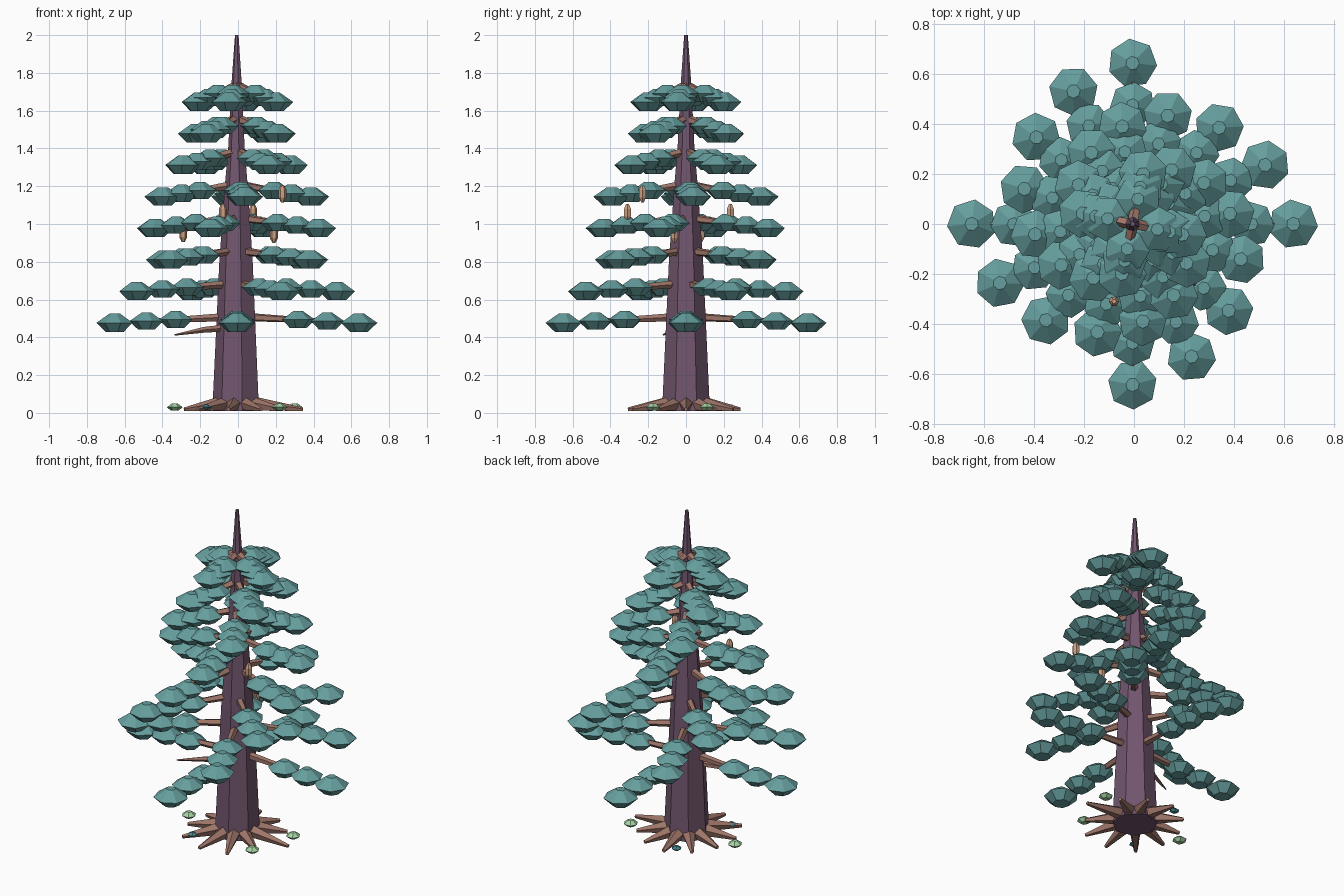
import bpy, bmesh, math, random
from mathutils import Vector

random.seed(4)
old = bpy.data.objects.get("Cube")
if old:
    bpy.data.objects.remove(old)


def material(name, rgb):
    lin = [((c / 255 + 0.055) / 1.055) ** 2.4 for c in rgb] + [1]
    m = bpy.data.materials.new(name)
    m.use_nodes = True
    m.diffuse_color = lin
    m.node_tree.nodes["Principled BSDF"].inputs["Base Color"].default_value = lin
    return m


needle = material("needle teal", (102, 158, 158))
bark = material("purple bark", (114, 86, 110))
wood = material("brown wood", (158, 117, 105))
tan = material("cone tan", (205, 160, 130))
green = material("pale green", (165, 212, 165))
moss = material("dark teal", (70, 135, 145))


def loft(bm, rings, sides, spin=0.0, flat=True):
    """Skin polygon rings given as (centre, radius); flat keeps them level."""
    axis = Vector(rings[-1][0]) - Vector(rings[0][0])
    q = axis.to_track_quat('Z', 'Y')
    loops = []
    for centre, radius in rings:
        loop = []
        for i in range(sides):
            a = spin + math.tau * i / sides
            p = Vector((math.cos(a), math.sin(a), 0)) * radius
            loop.append(bm.verts.new(Vector(centre) + (p if flat else q @ p)))
        loops.append(loop)
    for low, high in zip(loops, loops[1:]):
        for i in range(sides):
            j = (i + 1) % sides
            bm.faces.new((low[i], low[j], high[j], high[i]))
    bm.faces.new(loops[0][::-1])
    bm.faces.new(loops[-1])


def lathe(bm, at, profile, sides, spin=0.0):
    x, y, z = at
    loft(bm, [((x, y, z + h), r) for r, h in profile], sides, spin)


def finish(bm, name, mat):
    bmesh.ops.recalc_face_normals(bm, faces=bm.faces)
    me = bpy.data.meshes.new(name)
    bm.to_mesh(me)
    bm.free()
    me.materials.append(mat)
    bpy.context.collection.objects.link(bpy.data.objects.new(name, me))


def polar(r, a, z):
    return Vector((r * math.cos(a) + CX, r * math.sin(a), z))


CX = -0.006

# Tapered trunk with the bare spire on top
bm = bmesh.new()
lathe(bm, (CX, 0, 0), [(0.13, 0.01), (0.093, 0.8), (0.064, 1.2),
                       (0.046, 1.4), (0.028, 1.75), (0.01, 2.0)], 7, math.pi)
finish(bm, "trunk", bark)

# Root spikes
bm = bmesh.new()
ROOTS = 11
for i in range(ROOTS):
    a = math.tau * i / ROOTS
    reach = 0.35 if i == 0 else random.uniform(0.27, 0.32)
    loft(bm, [(polar(0.0, a, 0.04), 0.02), (polar(0.11, a, 0.045), 0.037),
              (polar(reach, a, 0.018), 0.011)], 5, 0.3, False)
finish(bm, "roots", wood)

# Eight whorls of four branches, each branch carrying three needle pads
PAD = [(0.05, -0.048), (0.1, 0), (0.028, 0.05)]
branches, pads = bmesh.new(), bmesh.new()
for tier in range(8):
    reach = 0.645 - 0.063 * tier
    z_in, z_out = 0.51 + 0.175 * tier, 0.477 + 0.167 * tier
    for k in range(4):
        a = math.radians(24 * tier + 90 * k)
        start = polar(0.0, a, z_in)
        end = polar(reach, a, z_out)
        loft(branches, [(start, 0.025), (start.lerp(end, 0.9), 0.008)], 5, 0, False)
        for t, size in ((0.5, 0.92), (0.74, 0.92), (1.0, 0.99)):
            lathe(pads, start.lerp(end, t), [(r * size, h * size) for r, h in PAD],
                  7, a + random.uniform(-0.15, 0.15))
finish(branches, "branches", wood)
finish(pads, "needle_pads", needle)

# Bare dead branch low on the trunk
bm = bmesh.new()
loft(bm, [((CX, 0, 0.455), 0.022), ((-0.18, -0.065, 0.44), 0.016),
          ((-0.335, -0.12, 0.413), 0.004)], 5, 0, False)
finish(bm, "dead_branch", wood)

# Hanging seed cones
bm = bmesh.new()
for at in ((-0.29, 0.08, 0.95), (0.19, -0.06, 0.945), (0.08, 0.235, 1.06),
           (-0.08, -0.31, 1.06), (0.235, -0.23, 1.16)):
    lathe(bm, at, [(0.008, -0.045), (0.021, -0.02), (0.021, 0.02), (0.009, 0.045)], 6)
finish(bm, "seed_cones", tan)

# Fallen leaf clumps around the roots
LEAF = [(0.02, -0.018), (0.042, 0), (0.015, 0.02)]
for name, mat, spots in (
        ("pale_clumps", green, ((-0.335, 0.0), (0.22, -0.175), (0.3, 0.11))),
        ("dark_clumps", moss, ((-0.17, -0.2), (-0.1, 0.235)))):
    bm = bmesh.new()
    for x, y in spots:
        size = 1.0 if mat == green else 0.7
        lathe(bm, (x, y, 0.03), [(r * size, h * size) for r, h in LEAF], 6)
    finish(bm, name, mat)
